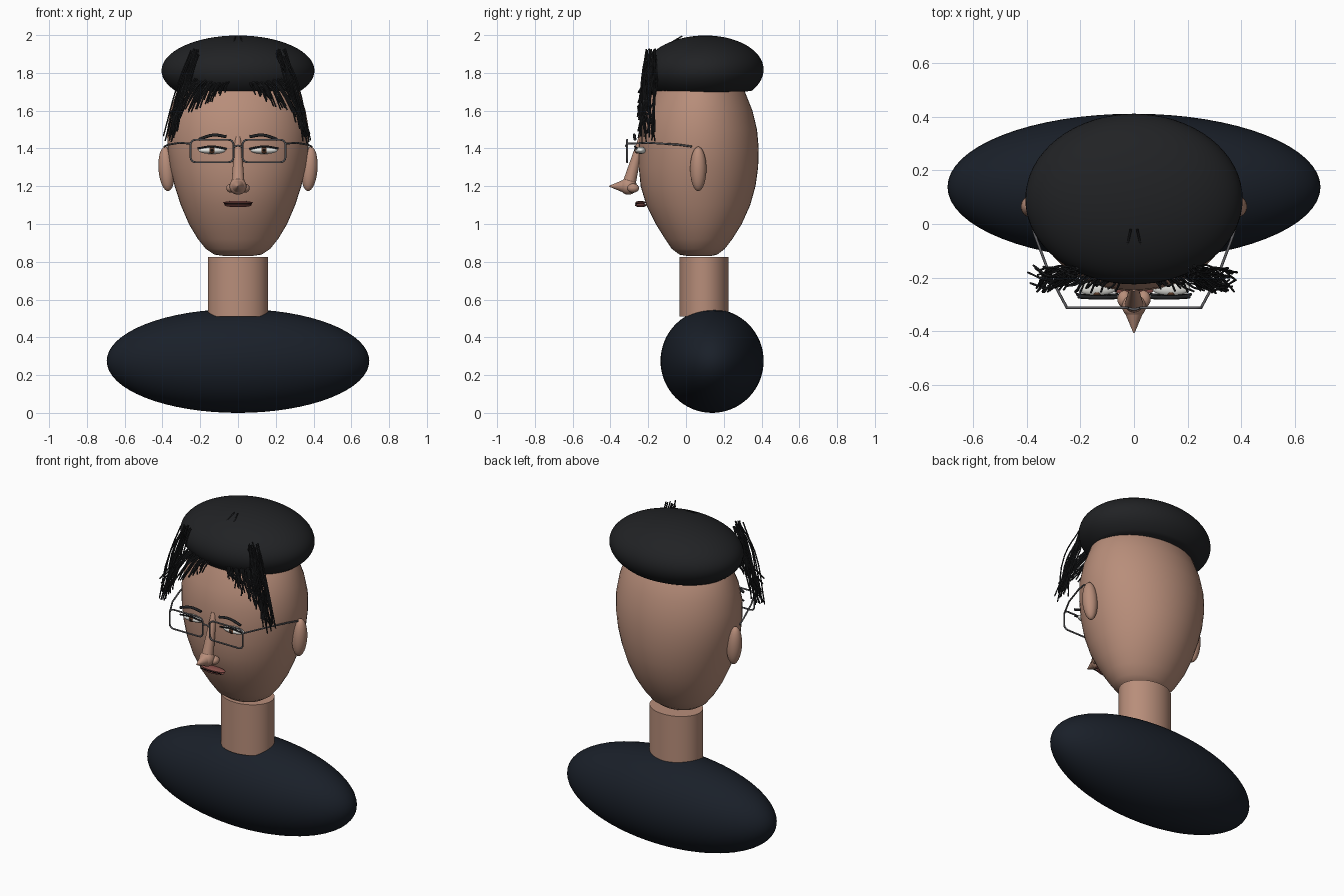
import bpy, bmesh, math, random
from mathutils import Vector

if "Cube" in bpy.data.objects:
    bpy.data.objects.remove(bpy.data.objects["Cube"])

random.seed(4)


def material(name, rgb):
    m = bpy.data.materials.new(name)
    m.diffuse_color = (*rgb, 1)
    m.use_nodes = True
    m.node_tree.nodes["Principled BSDF"].inputs["Base Color"].default_value = m.diffuse_color
    return m


SKIN = material("skin", (0.48, 0.27, 0.195))
HAIR = material("hair", (0.015, 0.016, 0.018))
CLOTH = material("cloth", (0.010, 0.014, 0.022))
WHITE = material("eye_white", (0.8, 0.8, 0.76))
IRIS = material("iris_brown", (0.12, 0.05, 0.025))
BLACK = material("black", (0.005, 0.005, 0.005))
LIP = material("lip", (0.25, 0.08, 0.07))
METAL = material("metal", (0.12, 0.12, 0.13))


def finish(name, bm, mat, angle=None):
    bmesh.ops.recalc_face_normals(bm, faces=bm.faces)
    me = bpy.data.meshes.new(name)
    bm.to_mesh(me)
    bm.free()
    ob = bpy.data.objects.new(name, me)
    bpy.context.collection.objects.link(ob)
    me.materials.append(mat)
    bpy.ops.object.select_all(action='DESELECT')
    ob.select_set(True)
    bpy.context.view_layer.objects.active = ob
    bpy.ops.object.shade_smooth_by_angle(angle=math.radians(angle or 40))
    return ob


def ellipsoid(name, loc, radii, mat, rot=(0, 0, 0), seg=32, cut=None):
    bm = bmesh.new()
    bmesh.ops.create_uvsphere(bm, u_segments=seg, v_segments=seg // 2, radius=1)
    if cut is not None:
        r = bmesh.ops.bisect_plane(bm, geom=bm.verts[:] + bm.edges[:] + bm.faces[:],
                                   plane_co=(0, 0, cut), plane_no=(0, 0, -1), clear_outer=True)
        bmesh.ops.contextual_create(bm, geom=[e for e in r['geom_cut'] if isinstance(e, bmesh.types.BMEdge)])
    bmesh.ops.scale(bm, vec=radii, verts=bm.verts)
    ob = finish(name, bm, mat)
    ob.location, ob.rotation_euler = loc, rot
    return ob


def cone(name, a, b, r1, r2, mat, flat=1.0, seg=32):
    a, b = Vector(a), Vector(b)
    bm = bmesh.new()
    bmesh.ops.create_cone(bm, cap_ends=True, segments=seg, radius1=r1, radius2=r2, depth=(b - a).length)
    bmesh.ops.scale(bm, vec=(1, flat, 1), verts=bm.verts)
    ob = finish(name, bm, mat)
    ob.location = (a + b) / 2
    ob.rotation_euler = Vector((0, 0, 1)).rotation_difference(b - a).to_euler()
    return ob


def tubes(name, paths, radius, mat, cyclic=False, smooth=True, res=2):
    cu = bpy.data.curves.new(name, 'CURVE')
    cu.dimensions = '3D'
    cu.bevel_depth, cu.bevel_resolution, cu.resolution_u = radius, res, 4
    cu.use_fill_caps = True
    for p in paths:
        if smooth:
            s = cu.splines.new('BEZIER')
            s.bezier_points.add(len(p) - 1)
            for q, c in zip(s.bezier_points, p):
                q.co = c
                q.handle_left_type = q.handle_right_type = 'AUTO'
        else:
            s = cu.splines.new('POLY')
            s.points.add(len(p) - 1)
            for q, c in zip(s.points, p):
                q.co = (*c, 1)
        s.use_cyclic_u = cyclic
    ob = bpy.data.objects.new(name, cu)
    bpy.context.collection.objects.link(ob)
    cu.materials.append(mat)
    bpy.ops.object.select_all(action='DESELECT')
    ob.select_set(True)
    bpy.context.view_layer.objects.active = ob
    bpy.ops.object.convert(target='MESH')
    return ob


# Shoulders and neck
ellipsoid("shoulders", (0, 0.138, 0.275), (0.695, 0.273, 0.275), CLOTH, seg=64)
cone("neck", (0, 0.095, 0.51), (0, 0.095, 0.825), 0.16, 0.16, SKIN, 0.81, 48)

# Head: stacked ellipses (z, half width, front y, back y)
ROWS = [(0.83, 0.07, 0.01, 0.13), (0.838, 0.125, -0.035, 0.165), (0.868, 0.17, -0.075, 0.205),
        (0.92, 0.212, -0.11, 0.245), (1.0, 0.26, -0.16, 0.295), (1.1, 0.303, -0.21, 0.34),
        (1.2, 0.335, -0.24, 0.368), (1.3, 0.36, -0.25, 0.382), (1.4, 0.374, -0.25, 0.385),
        (1.5, 0.375, -0.245, 0.376), (1.6, 0.358, -0.22, 0.352), (1.7, 0.325, -0.175, 0.312),
        (1.8, 0.26, -0.12, 0.24), (1.88, 0.14, -0.02, 0.15)]
bm = bmesh.new()
rings = []
for z, rx, f, b in ROWS:
    rings.append([bm.verts.new((rx * math.cos(t), (f + b) / 2 + (b - f) / 2 * math.sin(t), z))
                  for t in (2 * math.pi * i / 48 for i in range(48))])
for lo, hi in zip(rings, rings[1:]):
    for i in range(48):
        bm.faces.new((lo[i], lo[(i + 1) % 48], hi[(i + 1) % 48], hi[i]))
bm.faces.new(rings[0])
bm.faces.new(rings[-1])
finish("head", bm, SKIN, 70)

# Hair cap with a flat underside
ellipsoid("hair_cap", (0, 0.093, 1.812), (0.405, 0.318, 0.186), HAIR, (math.radians(1.5), 0, 0), 64, -0.62)

# Nose: bridge, ball, wings and pointed tip
cone("nose_bridge", (0, -0.235, 1.46), (0, -0.305, 1.2), 0.015, 0.036, SKIN)
ellipsoid("nose_ball", (0, -0.305, 1.2), (0.045, 0.045, 0.045), SKIN)
cone("nose_tip", (0, -0.31, 1.2), (0, -0.407, 1.2), 0.043, 0.002, SKIN)

# Lips
ellipsoid("upper_lip", (0, -0.24, 1.113), (0.08, 0.028, 0.009), LIP)
ellipsoid("lower_lip", (0, -0.24, 1.099), (0.072, 0.03, 0.010), LIP)
tubes("mouth_line", [[(-0.075, -0.262, 1.106), (0, -0.268, 1.106), (0.075, -0.262, 1.106)]], 0.003, BLACK)

for side, s in (("left", -1), ("right", 1)):
    # Ear and nostril wing
    ellipsoid(side + "_ear", (s * 0.378, 0.065, 1.292), (0.043, 0.043, 0.118), SKIN,
              (0, math.radians(4) * s, 0))
    ellipsoid(side + "_nostril", (s * 0.036, -0.28, 1.19), (0.026, 0.032, 0.024), SKIN)
    # Eye, lid line and brow
    ellipsoid(side + "_eye", (s * 0.138, -0.24, 1.39), (0.072, 0.028, 0.019), WHITE)
    ellipsoid(side + "_iris", (s * 0.138, -0.258, 1.39), (0.019, 0.014, 0.017), IRIS, seg=16)
    ellipsoid(side + "_pupil", (s * 0.138, -0.268, 1.39), (0.008, 0.007, 0.008), BLACK, seg=16)
    tubes(side + "_eyelid", [[(s * 0.06, -0.262, 1.397), (s * 0.138, -0.27, 1.411),
                              (s * 0.215, -0.262, 1.4)]], 0.005, HAIR)
    tubes(side + "_brow", [[(s * 0.062, -0.272, 1.462), (s * 0.13, -0.274, 1.471),
                            (s * 0.208, -0.27, 1.448)]], 0.008, HAIR)
    # Spectacle rim with rounded corners, and temple arm
    rim = []
    for k, (cx, cz) in enumerate(((0.225, 1.42), (0.05, 1.42), (0.05, 1.353), (0.225, 1.353))):
        for j in range(5):
            a = math.pi / 2 * (k + j / 4)
            rim.append((s * (cx + 0.026 * math.cos(a)), -0.312, cz + 0.026 * math.sin(a)))
    tubes(side + "_rim", [rim], 0.005, METAL, cyclic=True, smooth=False)
    tubes(side + "_temple_arm", [[(s * 0.25, -0.312, 1.425), (s * 0.31, -0.2, 1.43),
                                  (s * 0.37, -0.04, 1.42), (s * 0.39, 0.03, 1.41)]],
          0.005, METAL, smooth=False)
    # Parted fringe strands sweeping outward
    strands = []
    n = 62
    for i in range(n):
        t = i / (n - 1)
        j = lambda a: random.uniform(-a, a)
        if t < 0.62:    # short fringe below the cap edge
            u = t / 0.62
            x, z = 0.04 + 0.19 * u, 1.76 + 0.01 * u
            tip = (0.08 + 0.28 * u + j(0.02), random.uniform(-0.26, -0.19), 1.70 - 0.14 * u + j(0.02))
            mid = ((x + tip[0]) / 2, -0.205 + j(0.025), (z + tip[2]) / 2 + 0.015)
            root = (x, -0.165 + j(0.02), z)
        else:           # long side lock
            u = (t - 0.62) / 0.38
            root = (0.205 + 0.04 * u + j(0.01), -0.185 + j(0.03), 1.9 + j(0.03))
            tip = (0.32 + 0.06 * u + j(0.015), random.uniform(-0.255, -0.15), 1.52 - 0.08 * u + j(0.03))
            mid = (0.27 + 0.04 * u + j(0.01), -0.2 + j(0.04), 1.72 + j(0.03))
        strands.append([(s * p[0], p[1], p[2]) for p in (root, mid, tip)])
    strands.append([(s * 0.012, -0.02, 1.995), (s * 0.025, -0.08, 1.96)])
    tubes(side + "_fringe", strands, 0.004, HAIR, res=1)

# Spectacle bridge
tubes("spectacle_bridge", [[(-0.026, -0.312, 1.405), (0, -0.318, 1.415), (0.026, -0.312, 1.405)]], 0.005, METAL)
